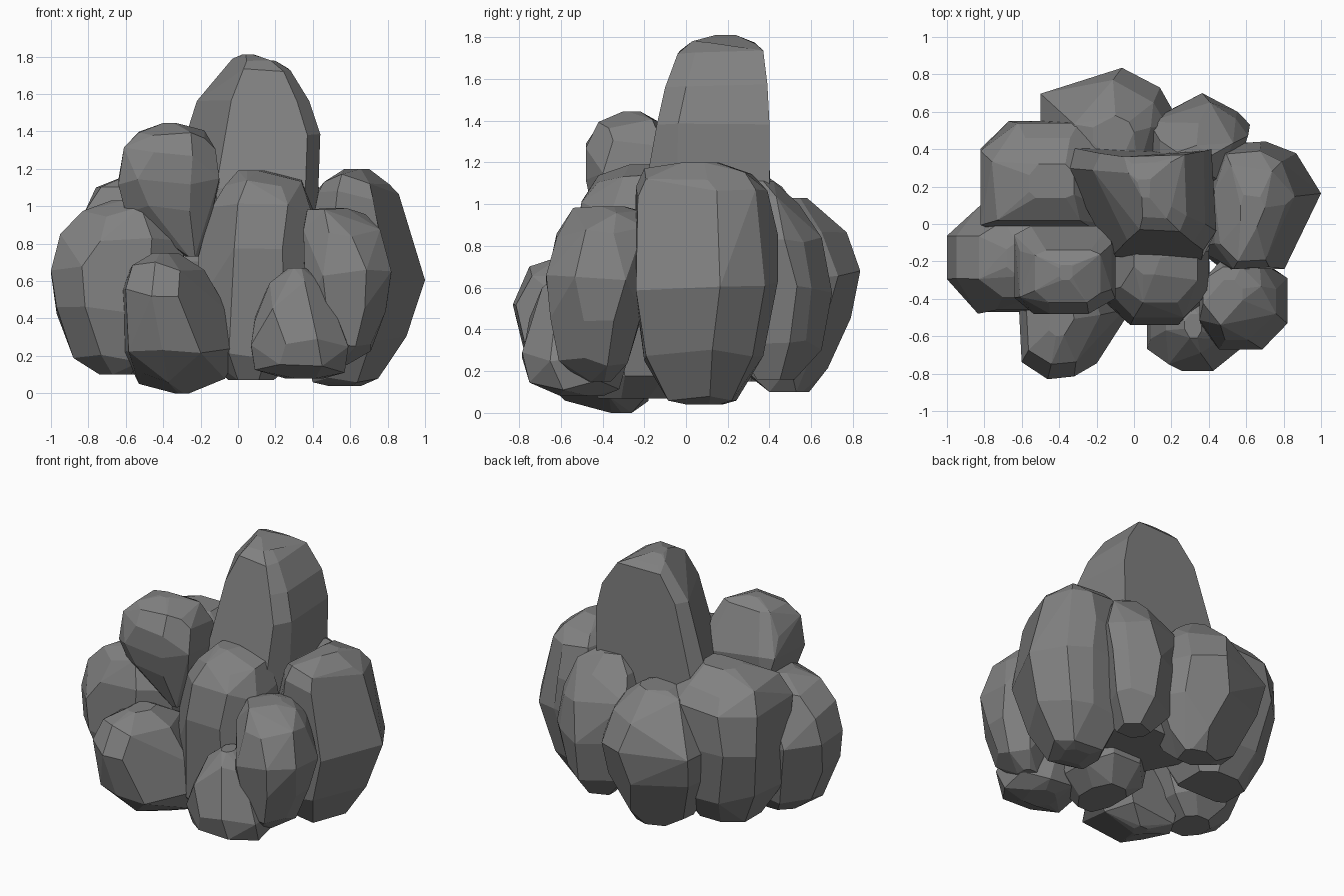
import bpy, bmesh, math, random

random.seed(5)

stone = bpy.data.materials.new("dark_stone")
stone.diffuse_color = (.22, .22, .22, 1)

# Unit footprints: a chamfered square and a few lopsided variants
OCT = [(1, -.4), (1, .45), (.45, 1), (-.4, 1), (-1, .45), (-1, -.4), (-.45, -1), (.4, -1)]
BLOCK = [(1, -.5), (1, .75), (.75, 1), (-.75, 1), (-1, .75), (-1, -.5), (-.5, -1), (.5, -1)]
BLOCK_FLIPPED = [(u, -v) for u, v in BLOCK]
SPIRE = [(1, -.6), (.95, 1), (.3, 1), (-.85, .95), (-1, .6), (-.36, -.95), (.78, -1)]
EAST = [(1, .2), (.62, .82), (.1, 1), (-.7, .95), (-1, .3), (-1, -.6), (-.5, -1), (.38, -.97)]
NORTH = [(1, .25), (.75, .62), (.15, 1), (-1, .45), (-1, -.4), (-.45, -1), (.6, -1)]
SOUTHWEST = [(1, .1), (.7, 1), (-.7, 1), (-1, .5), (-.92, -.7), (-.4, -1), (.25, -.95)]


def rock(name, rings, foot=OCT, jitter=.17, lift=.035):
    """Convex boulder hulled around rings of (z, x0, x1, y0, y1)."""
    bm = bmesh.new()
    for i, (z, x0, x1, y0, y1) in enumerate(rings):
        inner = 0 < i < len(rings) - 1
        for u, v in foot:
            # slide each corner along its side so the facets are irregular
            j = random.uniform(-jitter, jitter)
            if abs(u) > abs(v):
                v += j
            else:
                u += j
            u, v = max(-1, min(1, u)), max(-1, min(1, v))
            dz = random.uniform(-lift, lift) if inner else 0
            zz = max(rings[0][0], min(rings[-1][0], z + dz))
            bm.verts.new(((x0 + x1) / 2 + u * (x1 - x0) / 2,
                          (y0 + y1) / 2 + v * (y1 - y0) / 2, zz))
    res = bmesh.ops.convex_hull(bm, input=bm.verts[:])
    junk = {e for e in res["geom_interior"] + res["geom_unused"]
            if isinstance(e, bmesh.types.BMVert)}
    bmesh.ops.delete(bm, geom=list(junk), context='VERTS')
    # merge nearly coplanar triangles into broad chiselled faces
    bmesh.ops.dissolve_limit(bm, angle_limit=math.radians(10),
                             verts=bm.verts[:], edges=bm.edges[:])
    bmesh.ops.recalc_face_normals(bm, faces=bm.faces[:])
    mesh = bpy.data.meshes.new(name)
    bm.to_mesh(mesh)
    bm.free()
    mesh.materials.append(stone)
    obj = bpy.data.objects.new(name, mesh)
    bpy.context.collection.objects.link(obj)
    return obj


# Tall central spire
rock("spire_rock", [
    (.25, -.30, .40, -.18, .40), (1.1, -.37, .44, -.19, .42), (1.38, -.28, .44, -.14, .40),
    (1.57, -.22, .38, -.10, .39), (1.73, -.08, .28, -.04, .37), (1.78, -.03, .20, .03, .33),
    (1.81, .02, .09, .14, .24),
], SPIRE, .03, .01)

# Upper left rock resting on the cluster
rock("upper_left_rock", [
    (.73, -.28, -.21, -.35, -.16), (.98, -.60, -.14, -.45, -.02), (1.12, -.64, -.10, -.48, -.01),
    (1.28, -.61, -.12, -.48, -.09), (1.38, -.53, -.18, -.42, -.14), (1.445, -.40, -.33, -.30, -.22),
], BLOCK)

# Left side boulders
rock("left_rock", [
    (.10, -.74, -.52, -.32, -.06), (.19, -.88, -.40, -.41, .02), (.45, -.97, -.30, -.47, .08),
    (.65, -1.0, -.28, -.48, .10), (.82, -.95, -.30, -.46, .08), (.97, -.83, -.40, -.39, .02),
    (1.03, -.68, -.50, -.28, -.10),
])
rock("back_left_rock", [
    (.15, -.66, -.28, .08, .38), (.35, -.77, -.18, .0, .49), (.70, -.82, -.12, -.05, .55),
    (.95, -.82, -.12, -.03, .54), (1.08, -.76, -.20, .02, .46), (1.18, -.56, -.32, .14, .32),
], BLOCK_FLIPPED)

# Back boulders
rock("back_rock", [
    (.10, -.22, .02, .40, .59), (.20, -.36, .12, .28, .68), (.45, -.47, .22, .18, .79),
    (.68, -.50, .23, .16, .835), (.85, -.43, .18, .20, .77), (.97, -.32, .09, .28, .66),
    (1.03, -.22, .0, .38, .58),
], NORTH)
rock("back_right_rock", [
    (.16, .26, .46, .34, .52), (.33, .13, .56, .24, .65), (.60, .07, .62, .20, .70),
    (.85, .08, .61, .20, .65), (1.02, .14, .53, .24, .54), (1.11, .23, .42, .28, .42),
], NORTH, .1)

# Right side boulder
rock("right_rock", [
    (.04, .48, .66, .0, .18), (.09, .40, .75, -.09, .25), (.27, .34, .90, -.20, .37),
    (.60, .33, 1.0, -.25, .44), (.85, .38, .93, -.25, .44), (1.06, .43, .86, -.24, .39),
    (1.14, .46, .81, -.20, .33), (1.20, .57, .70, -.02, .16),
], EAST, .06)

# Front boulders
rock("front_centre_rock", [
    (.07, -.05, .19, -.42, -.06), (.18, -.14, .32, -.50, .06), (.50, -.21, .39, -.53, .06),
    (.75, -.21, .41, -.54, .03), (.98, -.14, .40, -.50, -.01), (1.12, -.07, .34, -.42, -.06),
    (1.19, .0, .14, -.27, -.14),
])
rock("front_right_rock", [
    (.15, .46, .58, -.50, -.36), (.26, .40, .71, -.61, -.28), (.46, .36, .79, -.65, -.21),
    (.65, .35, .82, -.67, -.19), (.86, .35, .76, -.62, -.20), (.95, .37, .68, -.54, -.23),
    (.99, .44, .58, -.44, -.30),
])
rock("low_front_right_rock", [
    (.08, .25, .46, -.60, -.40), (.14, .09, .57, -.75, -.32), (.26, .07, .59, -.785, -.28),
    (.42, .09, .51, -.75, -.30), (.58, .17, .47, -.69, -.36), (.67, .27, .36, -.61, -.48),
])
rock("low_front_left_rock", [
    (.0, -.34, -.26, -.36, -.26), (.08, -.53, -.07, -.58, -.18), (.24, -.61, .02, -.76, -.16),
    (.40, -.62, -.05, -.80, -.18), (.55, -.62, -.14, -.83, -.22), (.67, -.58, -.18, -.75, -.26),
    (.75, -.46, -.32, -.60, -.42),
], SOUTHWEST, .1)
